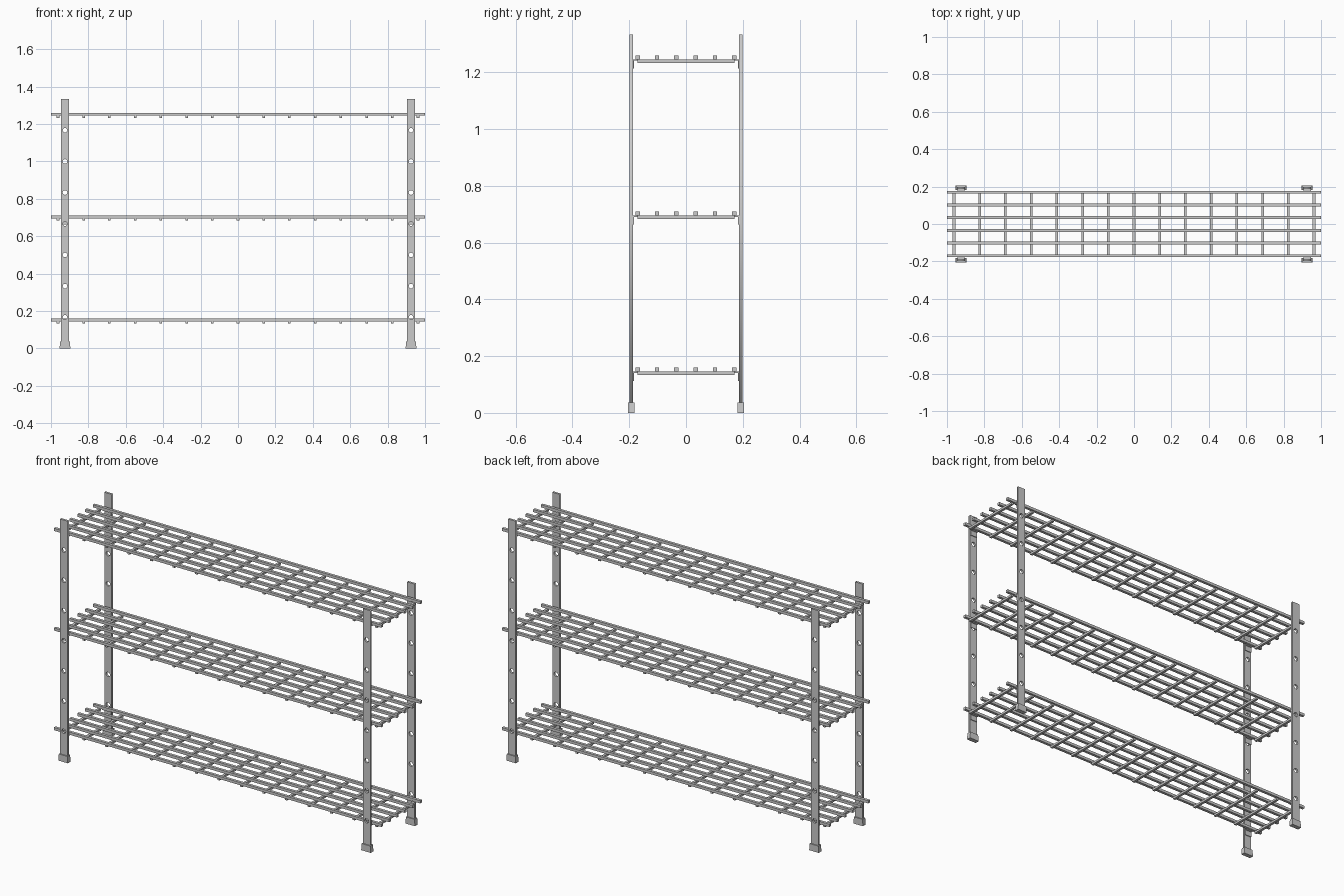
import bpy, bmesh
from math import cos, sin, pi

if "Cube" in bpy.data.objects:
    bpy.data.objects.remove(bpy.data.objects["Cube"])

POST_X, POST_Y = 0.925, 0.193
POST_W, POST_T, POST_H = 0.045, 0.012, 1.333
HOLES = [i / 6 for i in range(1, 8)]
SHELVES = {"bottom": 0.145, "middle": 0.695, "top": 1.245}  # underside of long bars
BAR = 0.015


def add_boxes(name, boxes):
    """One object made of boxes given as (x0, x1, y0, y1, z0, z1, top taper)."""
    bm = bmesh.new()
    for x0, x1, y0, y1, z0, z1, taper in boxes:
        for v in bmesh.ops.create_cube(bm, size=1)["verts"]:
            x, y, z = v.co
            k = taper if z > 0 else 1
            v.co = ((x0 + x1) / 2 + x * k * (x1 - x0),
                    (y0 + y1) / 2 + y * (y1 - y0),
                    z0 if z < 0 else z1)
    mesh = bpy.data.meshes.new(name)
    bm.to_mesh(mesh)
    bm.free()
    obj = bpy.data.objects.new(name, mesh)
    bpy.context.collection.objects.link(obj)
    return obj


def add_post(name, x, y):
    """Flat strip outline with punched round holes, extruded to thickness."""
    curve = bpy.data.curves.new(name, "CURVE")
    curve.dimensions = "2D"
    curve.fill_mode = "BOTH"
    curve.extrude = POST_T / 2
    w = POST_W / 2
    loops = [[(-w, 0.005), (w, 0.005), (w, POST_H), (-w, POST_H)]]
    for z in HOLES:
        loops.append([(0.0125 * cos(a * pi / 6), z + 0.0125 * sin(a * pi / 6))
                      for a in range(12)])
    for pts in loops:
        s = curve.splines.new("POLY")
        s.points.add(len(pts) - 1)
        for p, (u, v) in zip(s.points, pts):
            p.co = (u, v, 0, 1)
        s.use_cyclic_u = True
    obj = bpy.data.objects.new(name, curve)
    obj.location = (x, y, 0)
    obj.rotation_euler = (pi / 2, 0, 0)
    bpy.context.collection.objects.link(obj)


# Perforated posts and their foot caps
for sy, depth in ((-1, "front"), (1, "back")):
    for sx, side in ((-1, "left"), (1, "right")):
        x, y = sx * POST_X, sy * POST_Y
        add_post(f"{depth}_{side}_post", x, y)
        add_boxes(f"{depth}_{side}_foot",
                  [(x - 0.029, x + 0.029, y - 0.012, y + 0.012, 0, 0.037, 0.9)])

# Shelves: long bars, cross bars beneath, angle brackets to the posts
for level, z in SHELVES.items():
    long_y = [-0.17 + 0.068 * i for i in range(6)]
    add_boxes(f"{level}_shelf_long_bars",
              [(-1, 1, y - BAR / 2, y + BAR / 2, z, z + BAR, 1) for y in long_y])
    cross_x = [-0.9625 + 0.1375 * i for i in range(15)]
    add_boxes(f"{level}_shelf_cross_bars",
              [(x - 0.007, x + 0.007, -0.17, 0.17, z - 0.012, z, 1) for x in cross_x])
    brackets = []
    inner = POST_Y - POST_T / 2
    for sx in (-1, 1):
        x = sx * POST_X
        for sy in (-1, 1):
            for a, b, low in ((inner - 0.004, inner, z - 0.032),
                              (inner - 0.022, inner, z - 0.004)):
                y0, y1 = sorted((sy * a, sy * b))
                brackets.append((x - 0.02, x + 0.02, y0, y1, low, z, 1))
    add_boxes(f"{level}_shelf_brackets", brackets)
